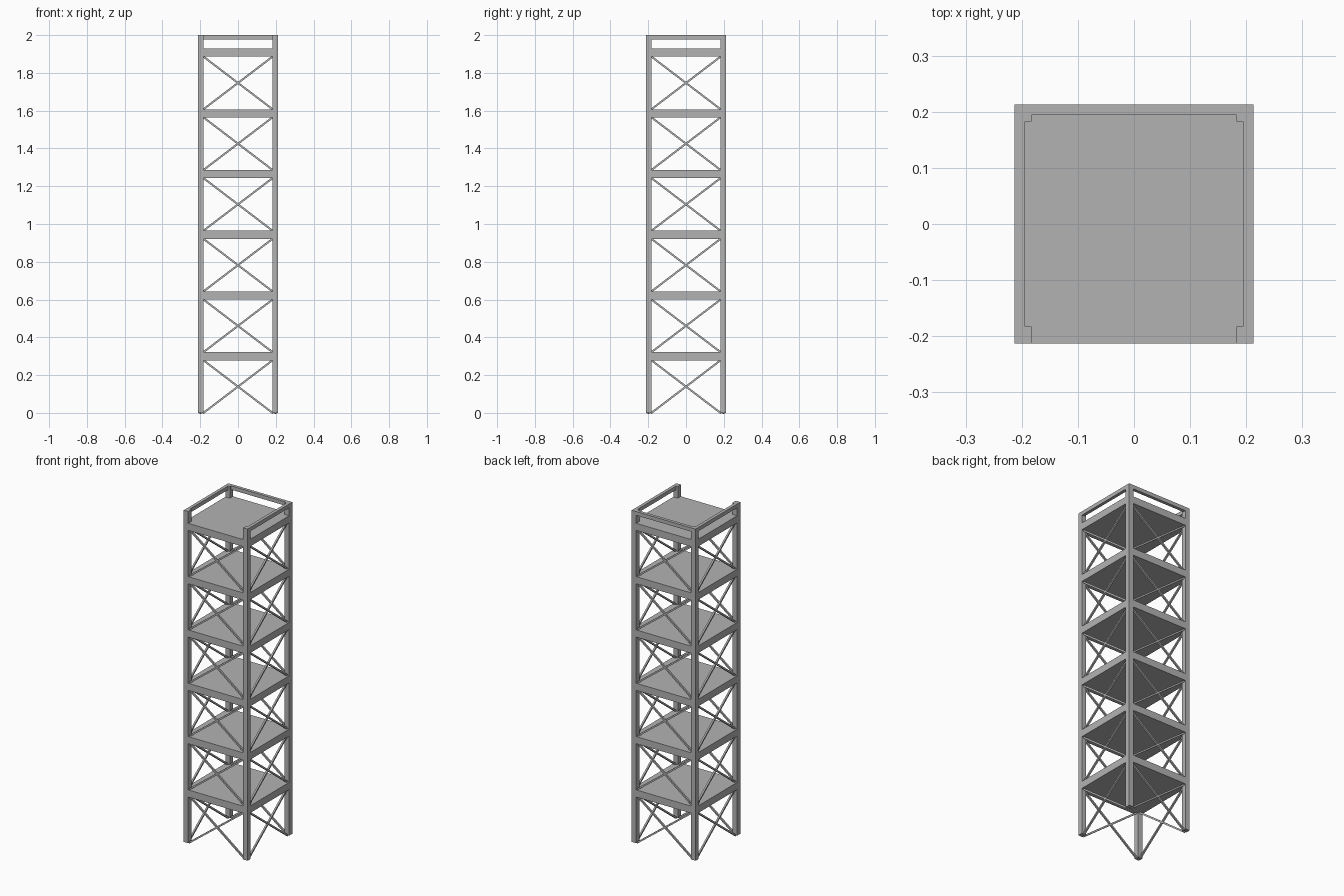
import bpy
from math import atan2, hypot, pi
from mathutils import Matrix, Vector

cube = bpy.data.objects.get("Cube")
if cube:
    bpy.data.objects.remove(cube, do_unlink=True)

OUTER, INNER = 0.213, 0.183      # outer face and inner face of the posts
MID = (OUTER + INNER) / 2
BAY, DECK = 0.3215, 0.043        # storey height and deck thickness
LEVELS = 6
BRACE = 0.01
RAIL_W, RAIL_H = 0.019, 0.023

steel = bpy.data.materials.new("grey_steel")
steel.use_nodes = True
grey = (0.45, 0.45, 0.45, 1)
steel.diffuse_color = grey
steel.node_tree.nodes["Principled BSDF"].inputs["Base Color"].default_value = grey


def box(name, center, size, rotation=Matrix()):
    """Box whose size is baked into the mesh."""
    bpy.ops.mesh.primitive_cube_add(size=1)
    ob = bpy.context.object
    ob.name = name
    ob.data.transform(Matrix.Translation(Vector(center)) @ rotation
                      @ Matrix.Diagonal((*size, 1)))
    ob.data.materials.append(steel)
    return ob


# Corner posts
post = OUTER - INNER
for depth, y in (("front", -MID), ("back", MID)):
    for side, x in (("right", -MID), ("left", MID)):
        box(f"{depth}_{side}_post", (x, y, 1), (post, post, 2))

# Decks, with crossed braces on all four sides of each bay
sides = {"front": 0, "left": pi / 2, "back": pi, "right": -pi / 2}
for level in range(LEVELS):
    low = level * BAY
    top = low + BAY
    box(f"deck_{level + 1}", (0, 0, top - DECK / 2),
        (2 * OUTER, 2 * OUTER, DECK))
    width, height = 2 * INNER, BAY - DECK
    length = hypot(width, height) + BRACE
    angle = atan2(height, width)
    for side, turn in sides.items():
        spin = Matrix.Rotation(turn, 4, "Z")
        center = spin @ Vector((0, -MID, low + height / 2))
        for lean in (-1, 1):
            tilt = Matrix.Rotation(lean * angle, 4, "Y")
            box(f"{side}_brace", center, (length, BRACE, BRACE), spin @ tilt)

# Handrails on three sides, the front left open
for side in ("left", "back", "right"):
    spin = Matrix.Rotation(sides[side], 4, "Z")
    center = spin @ Vector((0, RAIL_W / 2 - OUTER, 2 - RAIL_H / 2))
    box(f"{side}_handrail", center, (2 * INNER, RAIL_W, RAIL_H), spin)
